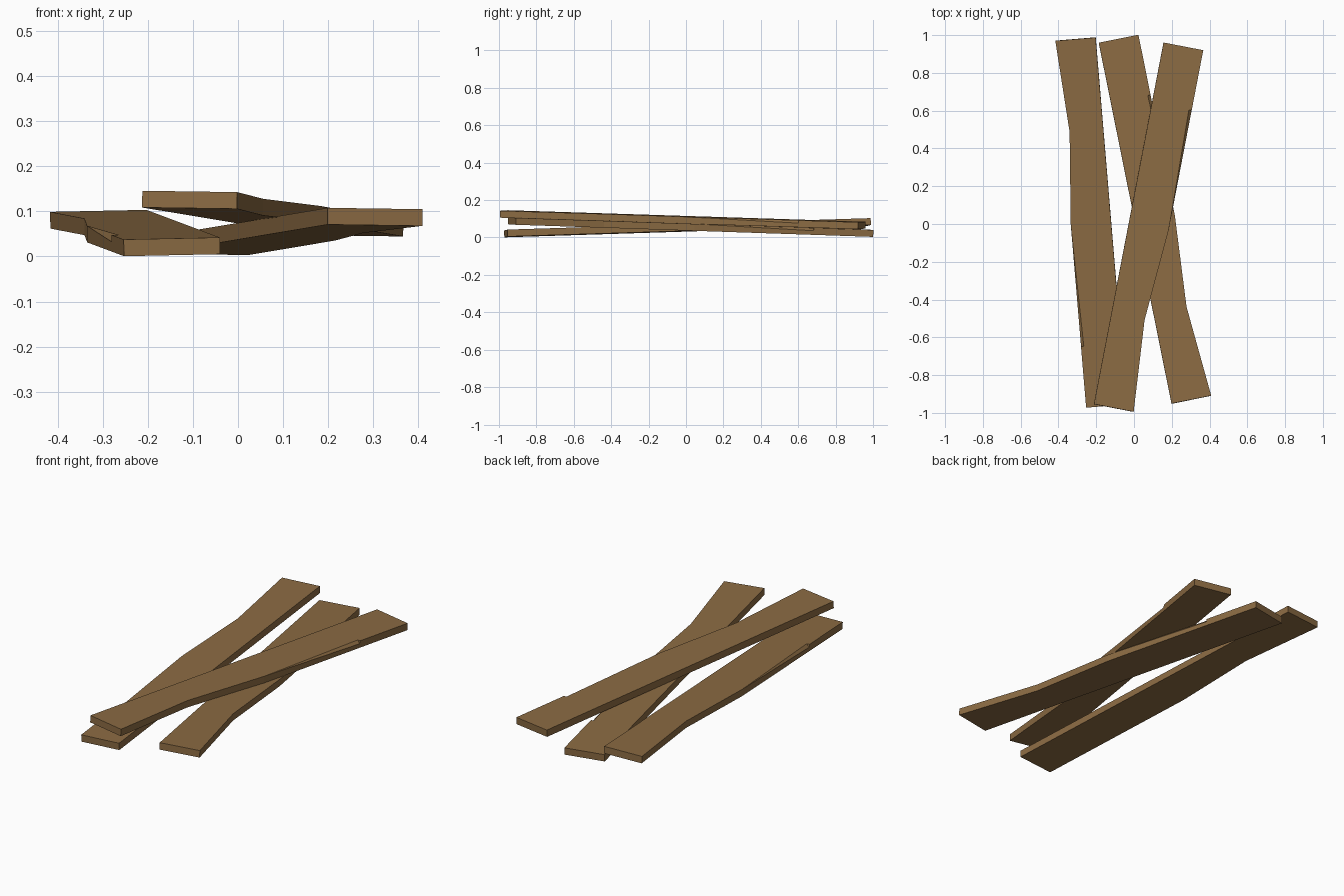
import bpy, bmesh
from math import radians
from mathutils import Matrix, Vector

cube = bpy.data.objects.get("Cube")
if cube:
    bpy.data.objects.remove(cube, do_unlink=True)

wood = bpy.data.materials.new("brown wood")
wood.use_nodes = True
color = (0.26, 0.147, 0.056, 1)
wood.diffuse_color = color
bsdf = next(n for n in wood.node_tree.nodes if n.type == 'BSDF_PRINCIPLED')
bsdf.inputs["Base Color"].default_value = color

LENGTH, WIDTH, THICK = 1.95, 0.214, 0.037

# Cross-sections along a plank: position, worn edge inset, top corner chip size
SECTIONS = [(0, 0, 0), (0.25, 0.035, 0), (0.5, 0, 0),
            (0.833, 0, 0.015), (0.834, 0, 0), (1, 0, 0)]


def make_plank(name, center, yaw, pitch, roll):
    bm = bmesh.new()
    rings = []
    for t, inset, chip in SECTIONS:
        y = (t - 0.5) * LENGTH
        left, right, h = -WIDTH / 2, WIDTH / 2 - inset, THICK / 2
        profile = [(left, -h), (right, -h), (right, h - chip)]
        if chip:
            profile.append((right - chip, h))
        else:
            profile.append((right, h))
        profile.append((left, h))
        rings.append([bm.verts.new((x, y, z)) for x, z in profile])

    # Skin the sections and cap both ends
    n = len(rings[0])
    for a, b in zip(rings, rings[1:]):
        for i in range(n):
            j = (i + 1) % n
            bm.faces.new((a[i], a[j], b[j], b[i]))
    bm.faces.new(rings[0])
    bm.faces.new(rings[-1])
    bmesh.ops.remove_doubles(bm, verts=bm.verts, dist=0.0001)
    bmesh.ops.recalc_face_normals(bm, faces=bm.faces)

    mesh = bpy.data.meshes.new(name)
    bm.to_mesh(mesh)
    bm.free()
    mesh.materials.append(wood)
    plank = bpy.data.objects.new(name, mesh)
    bpy.context.collection.objects.link(plank)
    plank.matrix_world = (Matrix.Translation(Vector(center))
                          @ Matrix.Rotation(radians(yaw), 4, 'Z')
                          @ Matrix.Rotation(radians(-pitch), 4, 'X')
                          @ Matrix.Rotation(radians(roll), 4, 'Y'))
    return plank


# Three loosely stacked planks
make_plank("right_plank", (-0.228, 0.008, 0.052), 184.8, 1.8, 1.2)
make_plank("lower_cross_plank", (0.111, 0.025, 0.0555), 11.4, 1.9, 0.8)
make_plank("upper_cross_plank", (0.077, -0.017, 0.095), -10.9, 1.8, 0.8)
